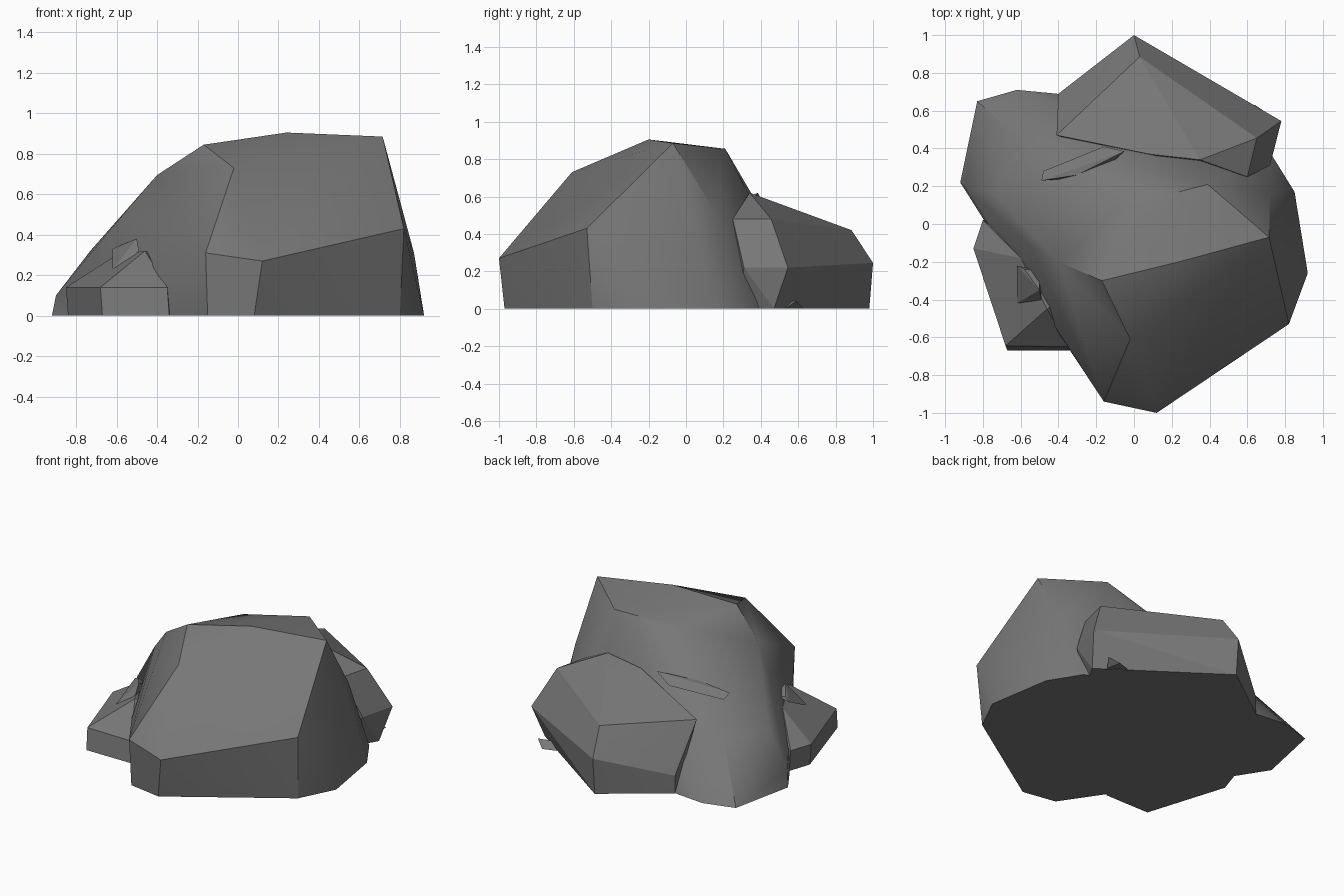
import bpy
import bmesh
import math

cube = bpy.data.objects.get("Cube")
if cube:
    bpy.data.objects.remove(cube, do_unlink=True)

GREY = (0.185, 0.185, 0.185, 1.0)
stone = bpy.data.materials.new("stone_grey")
stone.use_nodes = True
stone.diffuse_color = GREY
bsdf = stone.node_tree.nodes["Principled BSDF"]
bsdf.inputs["Base Color"].default_value = GREY
bsdf.inputs["Roughness"].default_value = 0.9


def chiselled_rock(name, corners, sharp_angle):
    """Wrap a convex stone around its corners, merging nearly flat facets."""
    bm = bmesh.new()
    for co in corners:
        bm.verts.new(co)
    hull = bmesh.ops.convex_hull(bm, input=bm.verts[:])
    spare = {v for v in hull["geom_interior"] + hull["geom_unused"]
             if isinstance(v, bmesh.types.BMVert)}
    bmesh.ops.delete(bm, geom=list(spare), context='VERTS')
    bmesh.ops.dissolve_limit(bm, angle_limit=math.radians(4),
                             verts=bm.verts[:], edges=bm.edges[:])
    bmesh.ops.recalc_face_normals(bm, faces=bm.faces[:])
    mesh = bpy.data.meshes.new(name)
    bm.to_mesh(mesh)
    bm.free()
    mesh.materials.append(stone)
    mesh.shade_smooth()
    mesh.set_sharp_from_angle(angle=math.radians(sharp_angle))
    obj = bpy.data.objects.new(name, mesh)
    bpy.context.scene.collection.objects.link(obj)
    return obj


# Main boulder: tall front block sloping down to the back right
crown = [(-.17, -.30, .845), (.24, -.20, .905), (.715, -.07, .885),
         (.39, .21, .855), (-.03, .10, .80)]
front = [(-.02, -.61, .73), (-.16, -.94, .31), (.12, -1, .27),
         (-.15, -.93, 0), (.08, -.97, 0)]
left_side = [(.82, -.53, .43), (.87, -.21, .31), (.80, -.50, 0),
             (.92, -.26, 0), (.72, .16, .51), (.85, .17, 0), (.72, .38, 0)]
slope = [(-.40, -.20, .695), (-.55, -.11, .52), (-.18, .14, .65),
         (-.73, .15, .32), (-.90, .20, .10), (-.92, .22, 0),
         (-.80, .03, 0), (-.35, .40, .45), (-.60, .45, .31),
         (-.83, .65, 0), (-.62, .71, 0), (-.41, .69, 0), (.35, .34, .60)]
chiselled_rock("main_boulder", crown + front + left_side + slope, 28)

# Slab leaning against the back
chiselled_rock("back_slab", [
    (.03, .885, .42), (0, 1, .245), (0, .98, 0),
    (.65, .455, .48), (.78, .545, .22), (.73, .47, 0),
    (.60, .25, .48), (.72, .31, .22), (.62, .28, 0),
    (.35, .34, .62), (.08, .37, .60), (-.41, .47, .42),
    (-.40, .69, .12), (-.40, .69, 0), (-.2, .4, 0)], 15)

# Low rock at the front right
chiselled_rock("side_rock", [
    (-.68, -.645, .14), (-.35, -.65, .14), (-.46, -.45, .32),
    (-.67, -.67, 0), (-.34, -.67, 0), (-.85, -.13, .14),
    (-.84, -.13, 0), (-.80, .02, .14), (-.79, .02, 0),
    (-.60, -.18, .30), (-.3, -.3, 0), (-.3, -.3, .25)], 15)

# Thin splinters lying in the crevices
chiselled_rock("front_splinter", [
    (-.62, -.22, .33), (-.58, -.24, .35), (-.50, -.35, .38),
    (-.49, -.40, .32), (-.62, -.42, .23), (-.57, -.42, .24),
    (-.50, -.25, .33)], 15)
chiselled_rock("back_splinter", [
    (-.49, .23, .53), (-.48, .28, .50), (-.16, .41, .56),
    (-.05, .385, .62), (-.30, .26, .57), (-.2, .25, .5)], 15)
# Chip at the foot of the slab
chiselled_rock("foot_chip", [
    (.66, .53, 0), (.70, .59, .04), (.64, .63, 0), (.55, .55, .04),
    (.55, .6, 0)], 15)
